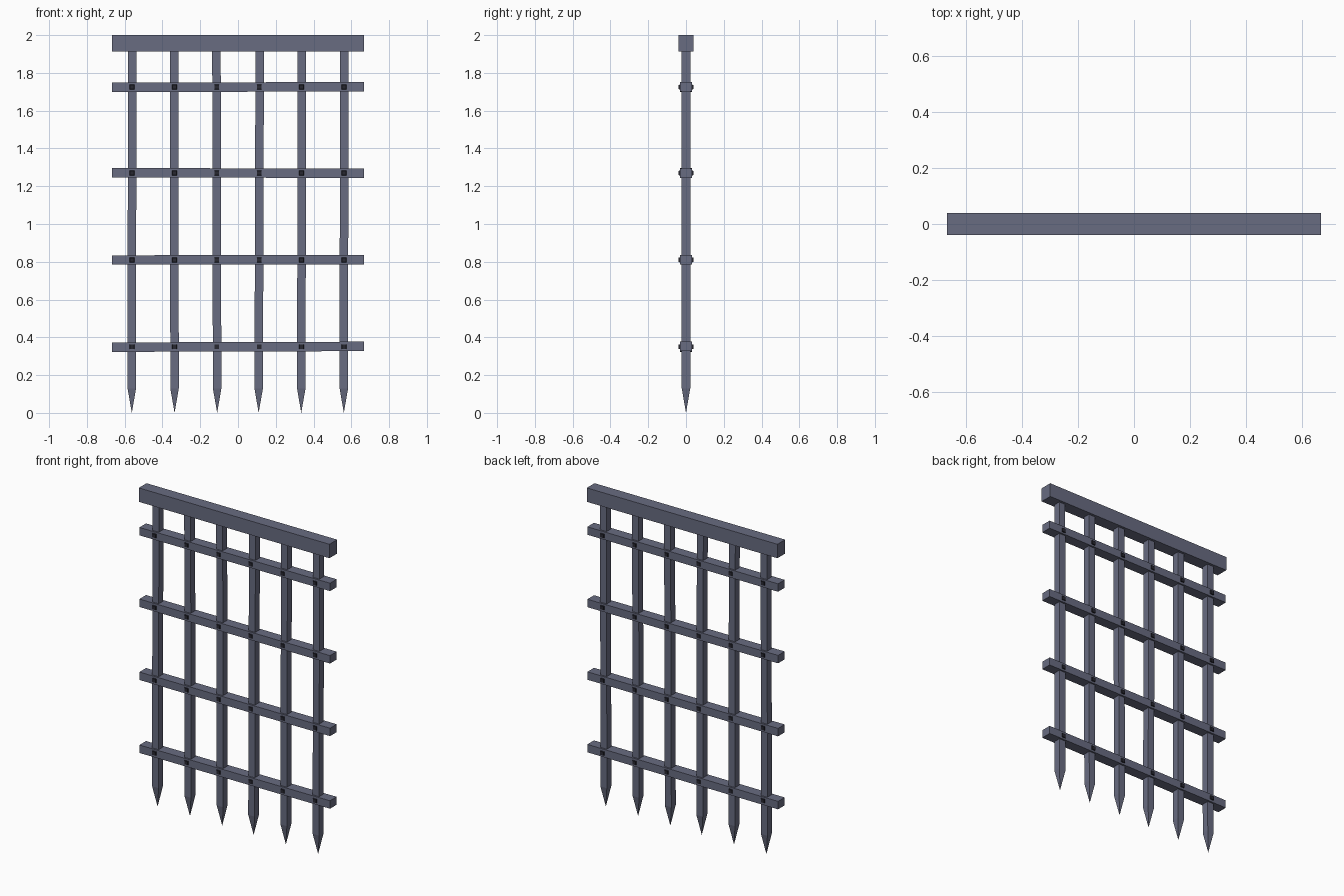
import bpy, bmesh
from mathutils import Matrix, Vector

cube = bpy.data.objects.get("Cube")
if cube:
    bpy.data.objects.remove(cube, do_unlink=True)


def material(name, rgb):
    mat = bpy.data.materials.new(name)
    mat.use_nodes = True
    mat.diffuse_color = (*rgb, 1)
    mat.node_tree.nodes["Principled BSDF"].inputs["Base Color"].default_value = (*rgb, 1)
    return mat


IRON = material("blue grey iron", (0.14, 0.15, 0.22))
DARK = material("dark rivet iron", (0.02, 0.02, 0.03))


def finish(name, bm, mat):
    bmesh.ops.recalc_face_normals(bm, faces=bm.faces)
    mesh = bpy.data.meshes.new(name)
    bm.to_mesh(mesh)
    bm.free()
    mesh.materials.append(mat)
    obj = bpy.data.objects.new(name, mesh)
    bpy.context.collection.objects.link(obj)
    return obj


def box(bm, centre, size):
    matrix = Matrix.Translation(centre) @ Matrix.Diagonal((*size, 1))
    return bmesh.ops.create_cube(bm, size=1, matrix=matrix)["verts"]


LENGTH = 1.333
SPACING = 0.2245
BAR = 0.045
SPIKE = 0.13
RAIL_HEIGHTS = (0.35, 0.81, 1.27, 1.725)
RAIL_TILTS = (0.003, 0.001, -0.001, 0.003)
BAR_LEANS = (0.001, -0.001, -0.002, 0.003, 0.002, 0.001)
bar_x = [(i - 2.5) * SPACING for i in range(6)]

# Heavy beam across the top
bm = bmesh.new()
box(bm, (0, 0, 1.956), (LENGTH, 0.077, 0.088))
finish("top_beam", bm, IRON)

# Upright bars, each pointed at the foot and leaning very slightly
for i, (x, lean) in enumerate(zip(bar_x, BAR_LEANS)):
    bm = bmesh.new()
    box(bm, (x, 0, (SPIKE + 1.94) / 2), (BAR, BAR, 1.94 - SPIKE))
    foot = min(bm.faces, key=lambda f: f.calc_center_median().z)
    tip = bmesh.ops.poke(bm, faces=[foot])["verts"][0]
    tip.co = Vector((x, 0, 0))
    for v in bm.verts:
        v.co.x += lean * (v.co.z - 1)
    finish(f"upright_bar_{i + 1}", bm, IRON)

# Horizontal rails
for i, (z, tilt) in enumerate(zip(RAIL_HEIGHTS, RAIL_TILTS)):
    bm = bmesh.new()
    for v in box(bm, (0, 0, z), (LENGTH, 0.066, 0.05)):
        v.co.z += tilt * v.co.x
    finish(f"cross_rail_{i + 1}", bm, IRON)

# Square rivet heads on both sides of every crossing
bm = bmesh.new()
for z in RAIL_HEIGHTS:
    for x in bar_x:
        for side in (-1, 1):
            head = box(bm, (x, side * 0.034, z), (0.028, 0.01, 0.028))
            for v in head:
                if abs(v.co.y) > 0.034:
                    v.co.x = x + (v.co.x - x) * 0.8
                    v.co.z = z + (v.co.z - z) * 0.8
finish("rivets", bm, DARK)
